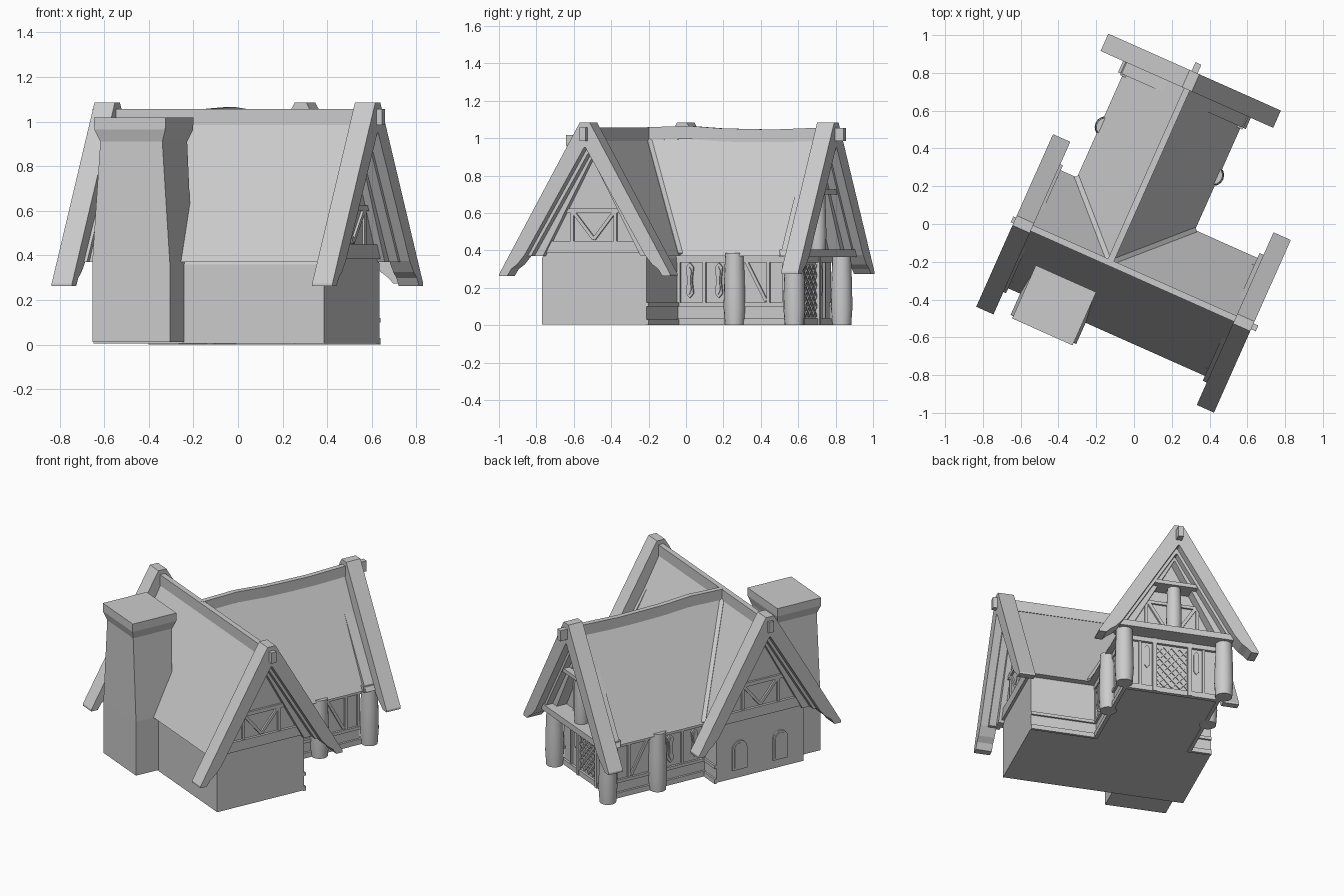
import bpy, bmesh
from math import radians, sin, cos, pi
from mathutils import Vector, Matrix

if "Cube" in bpy.data.objects:
    bpy.data.objects.remove(bpy.data.objects["Cube"])

ROT = Matrix.Rotation(radians(-24), 4, 'Z')   # whole cottage is turned on its plot
MV, CU = -0.24, -0.034                        # centre lines: main wing (v), cross wing (u)


def finish(name, bm):
    bmesh.ops.recalc_face_normals(bm, faces=bm.faces)
    me = bpy.data.meshes.new(name)
    bm.to_mesh(me)
    bm.free()
    ob = bpy.data.objects.new(name, me)
    ob.matrix_world = ROT
    bpy.context.collection.objects.link(ob)
    return ob


def loft(name, rings):
    bm = bmesh.new()
    vs = [[bm.verts.new(p) for p in r] for r in rings]
    n = len(vs[0])
    for a, b in zip(vs, vs[1:]):
        for i in range(n):
            bm.faces.new((a[i], a[(i + 1) % n], b[(i + 1) % n], b[i]))
    bm.faces.new(vs[0])
    bm.faces.new(vs[-1])
    return finish(name, bm)


def extrude(name, pts, axis, a, b):
    """Profile of (across, z) points pushed along u or v from a to b."""
    put = (lambda p, t: (t, p[0], p[1])) if axis == 'u' else (lambda p, t: (p[0], t, p[1]))
    return loft(name, [[put(p, a) for p in pts], [put(p, b) for p in pts]])


def box(name, u0, u1, v0, v1, z0, z1):
    return extrude(name, [(v0, z0), (v1, z0), (v1, z1), (v0, z1)], 'u', u0, u1)


def beam(name, p, q, w=0.02, d=None):
    p, q = Vector(p), Vector(q)
    bm = bmesh.new()
    m = (Matrix.Translation((p + q) / 2) @ (q - p).to_track_quat('Z', 'Y').to_matrix().to_4x4()
         @ Matrix.Diagonal((w, d or w, (q - p).length, 1)))
    bmesh.ops.create_cube(bm, size=1, matrix=m)
    return finish(name, bm)


def post(name, u, v, z0, z1, r):
    prof = [(0, .93), (.25, 1.05), (.6, 1), (1, .9)]
    ob = loft(name, [[(u + r * s * cos(2 * pi * i / 16), v + r * s * sin(2 * pi * i / 16),
                       z0 + (z1 - z0) * t) for i in range(16)] for t, s in prof])
    bpy.context.view_layer.objects.active = ob
    bpy.ops.object.select_all(action='DESELECT')
    ob.select_set(True)
    bpy.ops.object.shade_smooth_by_angle(angle=radians(40))


def mirrored(half, c):
    """Half profile starting and ending at/near the centre line -> full closed profile."""
    return [(c + x, z) for x, z in half] + [(c - x, z) for x, z in reversed(half) if x]


# half profiles: wall pentagon, roof shell, bargeboards with shaped feet
WALL = [(.306, 0.005), (.306, .36), (0, .93)]
ROOF = [(0, 1.01), (.342, .37), (.285, .37), (0, .895)]


def shell(half, c):
    return [(c + x, z) for x, z in half] + [(c - x, z) for x, z in reversed(half[1:-1])]


def arch_profile(outer, inner, c):
    return ([(c - x, z) for x, z in reversed(outer)] + [(c + x, z) for x, z in outer]
            + [(c + x, z) for x, z in inner] + [(c, inner[-1][1] + .001)]
            + [(c - x, z) for x, z in reversed(inner)])


def barge(name, axis, c, a, b, foot):
    outer = [(.028, 1.085), (.5, foot + .012), (.5, foot)]
    inner = [(.455, foot), (.43, .30), (.395, .325), (.352, .375), (.004, .95)]
    extrude(name, arch_profile(outer, inner, c), axis, a, b)


# walls
extrude('main_wall', mirrored(WALL, MV), 'u', -.465, .665)
extrude('cross_wall', mirrored([(.29, .005), (.29, .37), (0, .93)], CU), 'v', 0, .70)

# roofs
extrude('main_roof', shell(ROOF, MV), 'u', -.49, .70)
extrude('cross_roof', shell(ROOF, CU), 'v', MV + .02, .77)
barge('west_bargeboard', 'u', MV, -.585, -.485, .262)
barge('east_bargeboard', 'u', MV, .693, .793, .262)
barge('north_bargeboard', 'v', CU, .765, .865, .275)

# inner rim behind each bargeboard
RIM = ([(.01, .97), (.37, .37)], [(.335, .37), (.004, .915)])
extrude('west_rim', arch_profile(*RIM, MV), 'u', -.535, -.47)
extrude('east_rim', arch_profile(*RIM, MV), 'u', .67, .745)
extrude('north_rim', arch_profile(*RIM, CU), 'v', .70, .815)

# ridge caps, the cross one sagging
box('main_ridge', -.60, .82, MV - .017, MV + .017, .985, 1.057)
loft('cross_ridge', [[(CU + s * .017, v, z + h) for s, h in ((-1, -.07), (1, -.07), (1, 0), (-1, 0))]
                     for v, z in ((MV, 1.058), (.0, 1.066), (.2, 1.052), (.5, 1.046), (.75, 1.055), (.915, 1.055))])
# valley strips
for s in (-1, 1):
    beam('valley_strip', (CU, MV, 1.012), (CU + s * .34, MV + .34, .378), .026)

# chimney: base, tapering stack, flared cap
def rect(u, v, hu, hv, z):
    return [(u - hu, v - hv, z), (u + hu, v - hv, z), (u + hu, v + hv, z), (u - hu, v + hv, z)]


loft('chimney', [rect(-.211, -.58, .19, .125, .012), rect(-.211, -.58, .19, .125, .37),
                 rect(-.211, -.565, .152, .137, .91), rect(-.211, -.565, .174, .154, .965),
                 rect(-.211, -.565, .175, .154, 1.018)])

# main gable timbers
for side, u in (('west', -.468), ('east', .668)):
    box(side + '_tie_beam', u - .014, u + .014, MV - .30, MV + .30, .385, .45)
    box(side + '_collar', u - .01, u + .01, MV - .18, MV + .18, .60, .625)
    for s in (-1, 1):
        beam(side + '_stud', (u, MV + s * .125, .44), (u, MV + s * .125, .61), .018)
        beam(side + '_brace', (u, MV, .46), (u, MV + s * .115, .60), .018)

# arched windows on the west gable
for v in (-.095, -.38):
    def arch(r, z0):
        return [(v - r, z0), (v + r, z0)] + [(v + r * cos(pi * i / 8), .20 + r * sin(pi * i / 8)) for i in range(9)]
    extrude('arched_window_frame', arch(.052, .06), 'u', -.474, -.46)
    extrude('arched_window_pane', arch(.038, .075), 'u', -.477, -.46)

# cross wing sides: plinth, rail, studs, braces, slit windows, posts
for s, n in ((-1, 'west'), (1, 'east')):
    u = CU + s * .292
    a, b = sorted((u - s * .01, u + s * .012))
    box(n + '_plinth', a, b, .06, .71, 0, .035)
    box(n + '_sill', a, b, .06, .71, .10, .12)
    box(n + '_top_plate', a, b, .06, .71, .335, .37)
    for v in (.075, .225, .60, .69):
        beam(n + '_stud', (u, v, .12), (u, v, .34), .018)
    beam(n + '_brace', (u, .47, .34), (u, .585, .13), .018)
    for v in (.14, .31):
        for r, h, d in ((.022, .095, .01), (.012, .075, .016)):
            slit = [(v, .24 - h), (v + r, .265 - h), (v + r * .6, .24), (v + r, .215 + h),
                    (v, .24 + h), (v - r, .215 + h), (v - r * .6, .24), (v - r, .265 - h)]
            extrude(n + '_slit_window', slit, 'u', u - s * .01, u + s * d)
    for v in (.407, .757):
        post(n + '_post', CU + s * .312, v, 0, .385, .055)
    # trim on the inner corner wall of the main wing
    e = .665 if s > 0 else -.465
    c, d = sorted((CU + s * .29, e))
    for z0, z1 in ((0, .03), (.10, .12)):
        box(n + '_corner_trim', c, d, .06, .078, z0, z1)

# north front: ledge beam, gable post, collar, braces
box('front_ledge', CU - .355, CU + .355, .69, .825, .365, .405)
box('front_collar', CU - .135, CU + .135, .69, .81, .70, .725)
post('gable_post', CU, .755, .40, .705, .045)
for s in (-1, 1):
    beam('gable_brace', (CU + s * .03, .705, .43), (CU + s * .15, .705, .62), .02)
    beam('gable_stud', (CU + s * .16, .705, .40), (CU + s * .16, .705, .63), .02)
    beam('door_jamb', (CU + s * .11, .71, 0), (CU + s * .11, .71, .365), .024)
    beam('front_stud', (CU + s * .2, .705, .03), (CU + s * .2, .705, .365), .016)
    extrude('front_slit', [(CU + s * .155 + x, z) for x, z in ((0, .16), (.015, .18), (.015, .3), (0, .32), (-.015, .3), (-.015, .18))],
            'v', .69, .708)
box('front_plinth', CU - .30, CU + .30, .69, .715, 0, .035)
box('front_collar_rail', CU - .18, CU + .18, .695, .712, .61, .63)
box('front_lintel', CU - .29, CU + .29, .69, .718, .335, .37)

# door lattice
for i in range(4):
    for j in range(5):
        u, z = CU - .075 + .05 * i, .075 + .055 * j
        for s in (-1, 1):
            beam('door_lattice', (u - .025, .703, z - s * .0275), (u + .025, .703, z + s * .0275), .008)
